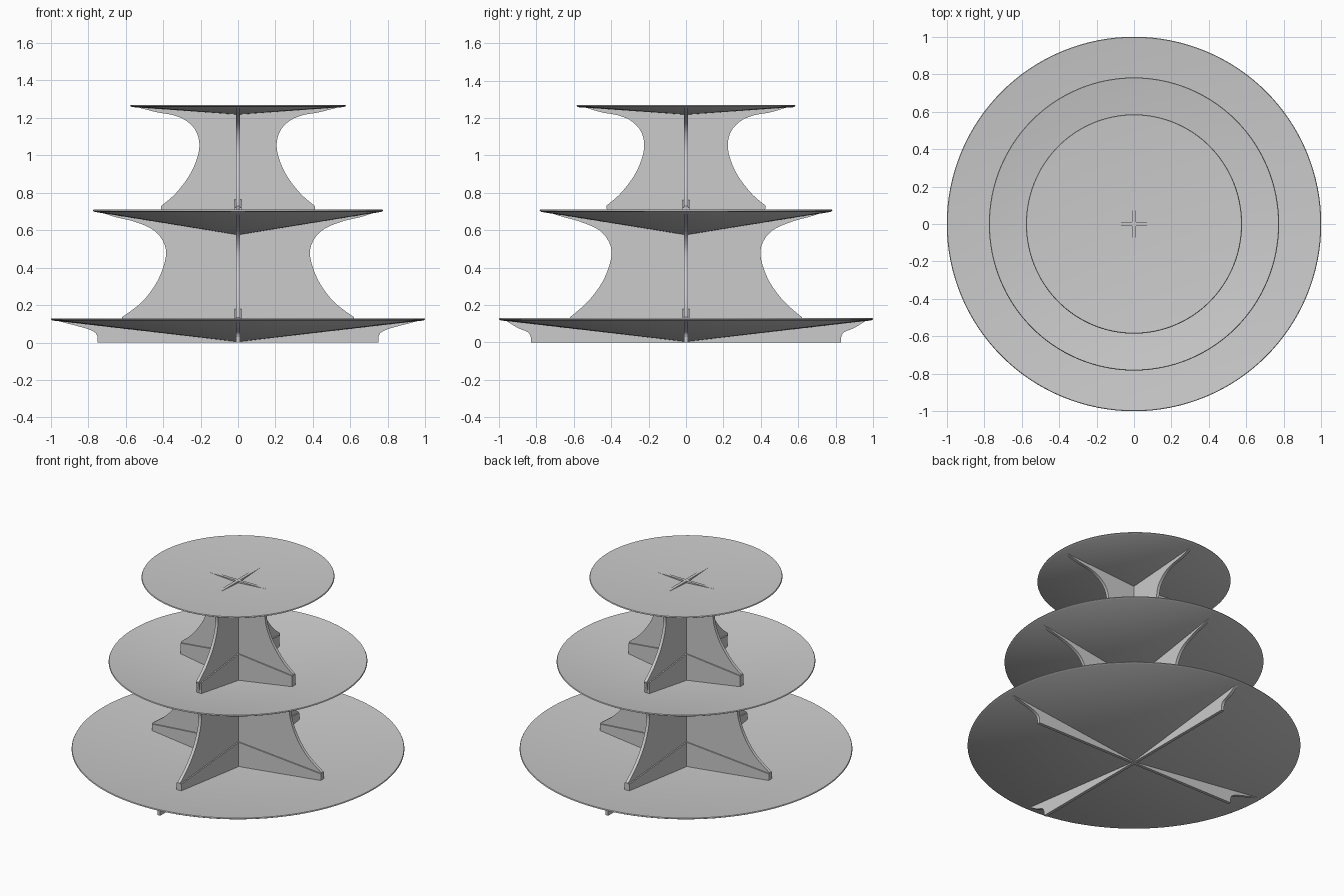
import bpy, bmesh
from math import pi
from mathutils import Matrix

if "Cube" in bpy.data.objects:
    bpy.data.objects.remove(bpy.data.objects["Cube"])


def finish(bm, name):
    bmesh.ops.recalc_face_normals(bm, faces=bm.faces)
    me = bpy.data.meshes.new(name)
    bm.to_mesh(me)
    bm.free()
    ob = bpy.data.objects.new(name, me)
    bpy.context.collection.objects.link(ob)
    return ob


# Thin shallow-cone plate, lathed around z
def plate(name, r, z_rim, z_mid, t=0.012, sy=1.0):
    bm = bmesh.new()
    prof = [(0, z_mid), (r - 0.01, z_rim - t), (r, z_rim - t * 0.5),
            (r - 0.003, z_rim), (0, z_mid + t)]
    vs = [bm.verts.new((x, 0, z)) for x, z in prof]
    es = [bm.edges.new(p) for p in zip(vs, vs[1:])]
    bmesh.ops.spin(bm, geom=vs + es, cent=(0, 0, 0), axis=(0, 0, 1),
                   angle=2 * pi, steps=128)
    bmesh.ops.remove_doubles(bm, verts=bm.verts, dist=1e-5)
    bmesh.ops.transform(bm, matrix=Matrix.Diagonal((1, sy, 1, 1)), verts=bm.verts)
    ob = finish(bm, name)
    bpy.ops.object.select_all(action='DESELECT')
    ob.select_set(True)
    bpy.context.view_layer.objects.active = ob
    bpy.ops.object.shade_smooth_by_angle(angle=0.5)


# Upright sheet: half outline (r, z), mirrored across the centre, given thickness
def fin(name, half, t, across):
    pts = half + [(-x, z) for x, z in reversed(half) if x > 0]
    bm = bmesh.new()
    f = bm.faces.new([bm.verts.new((x, -t / 2, z)) for x, z in pts])
    ext = bmesh.ops.extrude_face_region(bm, geom=[f])
    bmesh.ops.translate(bm, vec=(0, t, 0),
                        verts=[g for g in ext["geom"] if isinstance(g, bmesh.types.BMVert)])
    if across:
        bmesh.ops.rotate(bm, cent=(0, 0, 0), matrix=Matrix.Rotation(pi / 2, 3, 'Z'),
                         verts=bm.verts)
    finish(bm, name)


# Smooth a few outline points into a flowing curve (Catmull-Rom)
def flow(p, n=6):
    q = [p[0]] + p + [p[-1]]
    out = []
    for a, b, c, d in zip(q, q[1:], q[2:], q[3:]):
        for i in range(n):
            s = i / n
            out.append(tuple(0.5 * (2 * b[k] + (c[k] - a[k]) * s
                       + (2 * a[k] - 5 * b[k] + 4 * c[k] - d[k]) * s * s
                       + (3 * b[k] - a[k] - 3 * c[k] + d[k]) * s ** 3) for k in (0, 1)))
    return out + [p[-1]]


plate("bottom_plate", 1.0, 0.13, 0.004)
plate("middle_plate", 0.775, 0.71, 0.575, sy=1.01)
plate("top_plate", 0.577, 1.27, 1.218, sy=1.015)

lower_side = [(0.62, 0.135), (0.51, 0.22), (0.43, 0.33), (0.387, 0.45), (0.395, 0.53),
              (0.45, 0.6), (0.55, 0.645), (0.66, 0.672), (0.745, 0.7)]
upper_side = [(0.41, 0.73), (0.33, 0.8), (0.25, 0.91), (0.208, 1.03), (0.22, 1.12),
              (0.27, 1.18), (0.34, 1.213), (0.44, 1.232), (0.555, 1.262)]

for axis, across, foot, wide in (("x", False, 0.75, 0.0), ("y", True, 0.83, 0.017)):
    # Feet under the bottom plate
    bend = flow([(foot, 0.03), (foot + 0.015, 0.055),
                 (foot + 0.07, 0.078), (0.96, 0.115)])
    fin("base_fin_" + axis, [(0, 0), (foot, 0)] + bend + [(0, 0.012)], 0.02, across)
    # Supports between plates, following the dish slopes
    low = flow([(r + wide * 0.8 * (r < 0.6), z) for r, z in lower_side])
    fin("lower_fin_" + axis, [(0, 0.01), (0.62, 0.085)] + low + [(0, 0.585)], 0.02, across)
    up = flow([(r + wide * (r < 0.5), z) for r, z in upper_side])
    fin("upper_fin_" + axis, [(0, 0.58), (0.41, 0.65)] + up
        + [(0.17, 1.243), (0, 1.243)], 0.02, across)
    # Thicker interlocking strips along the foot of each support
    fin("lower_strip_" + axis, [(0, 0.01), (0.62, 0.085), (0.62, 0.13), (0, 0.18)],
        0.036, across)
    fin("upper_strip_" + axis, [(0, 0.58), (0.41, 0.65), (0.41, 0.722), (0, 0.765)],
        0.036, across)
